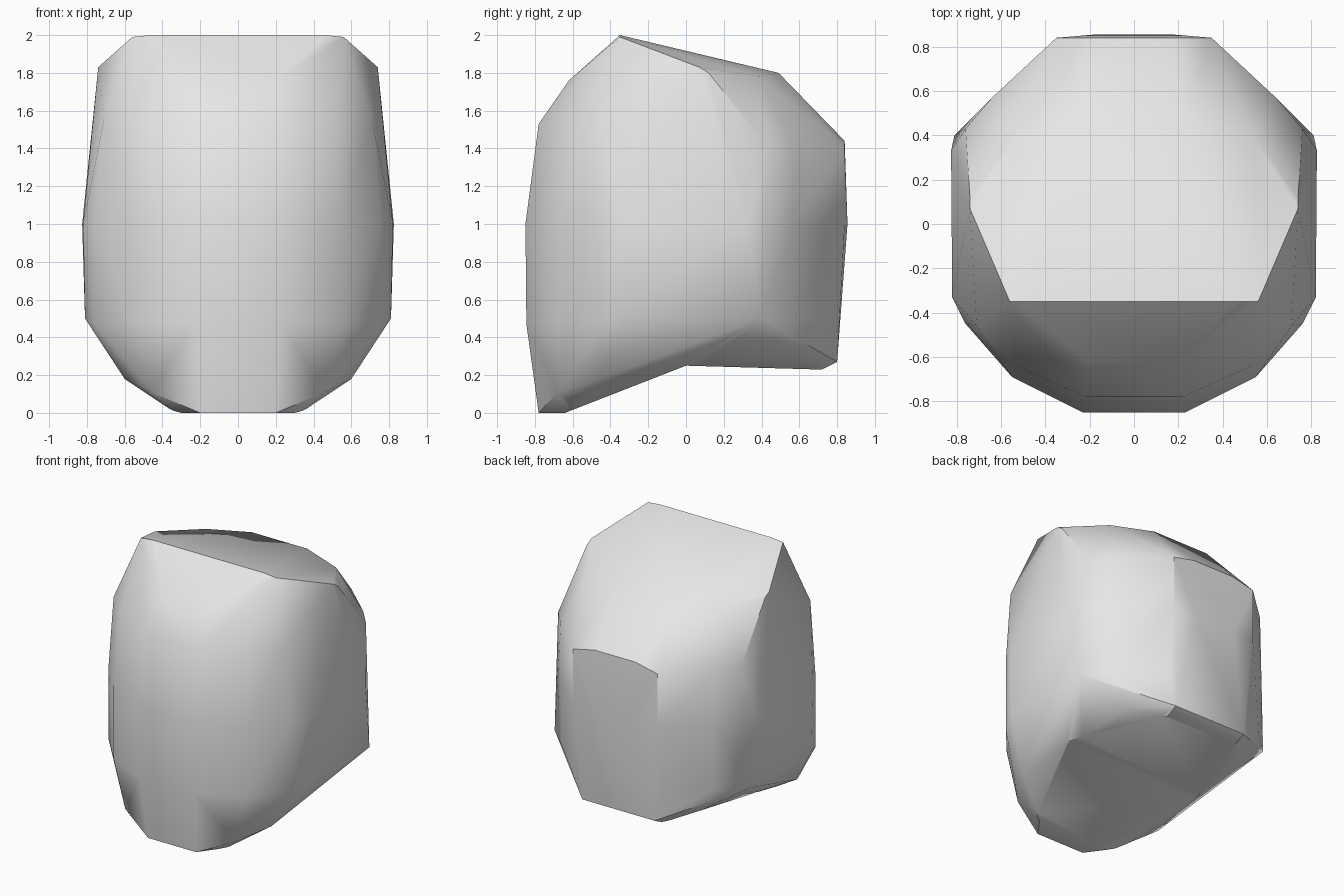
import bpy
import bmesh
import math

default_cube = bpy.data.objects.get("Cube")
if default_cube:
    bpy.data.objects.remove(default_cube, do_unlink=True)


def make_material(name, value):
    material = bpy.data.materials.new(name)
    material.use_nodes = True
    colour = (value, value, value, 1)
    material.diffuse_color = colour
    material.node_tree.nodes["Principled BSDF"].inputs["Base Color"].default_value = colour
    return material


def make_object(name, mesh_builder, material):
    mesh = bpy.data.meshes.new(name)
    mesh_builder.to_mesh(mesh)
    mesh_builder.free()
    mesh.materials.append(material)
    result = bpy.data.objects.new(name, mesh)
    bpy.context.collection.objects.link(result)
    return result


def mirrored_hull(name, groups, material):
    """Wrap a convex skin around corner points mirrored across x."""
    builder = bmesh.new()
    for corners in groups:
        for x, y, z in corners:
            for side in (-1, 1):
                builder.verts.new((side * x, y, z))
    hull = bmesh.ops.convex_hull(builder, input=builder.verts[:])
    loose = [v for v in hull["geom_interior"] + hull["geom_unused"]
             if isinstance(v, bmesh.types.BMVert) and v.is_valid]
    bmesh.ops.delete(builder, geom=list(set(loose)), context="VERTS")
    bmesh.ops.recalc_face_normals(builder, faces=builder.faces[:])
    return make_object(name, builder, material)


def side_prism(name, outline, half_width, material):
    """Extrude a side profile (y, z) across the whole width."""
    builder = bmesh.new()
    face = builder.faces.new([builder.verts.new((-half_width, y, z)) for y, z in outline])
    extruded = bmesh.ops.extrude_face_region(builder, geom=[face])["geom"]
    moved = [v for v in extruded if isinstance(v, bmesh.types.BMVert)]
    bmesh.ops.translate(builder, verts=moved, vec=(2 * half_width, 0, 0))
    bmesh.ops.recalc_face_normals(builder, faces=builder.faces[:])
    return make_object(name, builder, material)


grey = make_material("plain grey", 0.8)

# Sloping flat crown
crown = [(.46, -.35, 2), (.56, -.35, 1.99), (.74, .07, 1.83),
         (.54, .39, 1.78), (.23, .49, 1.8)]

# Bowed front, from brow to belly
front = [(.2, -.62, 1.76), (.22, -.78, 1.53), (.53, -.64, 1.53), (.71, -.46, 1.55),
         (.23, -.85, 1), (.55, -.69, 1), (.76, -.45, 1),
         (.23, -.845, .47), (.55, -.69, .47), (.76, -.45, .47)]

# Flat side panels
sides = [(.74, .12, 1.8), (.76, .43, 1.41), (.82, -.33, 1), (.825, .33, 1),
         (.81, -.33, .5), (.81, .4, .5)]

# Rounded back
back = [(.35, .84, 1.4), (.17, .84, 1.44), (.64, .57, 1.41),
        (.35, .84, 1), (.17, .855, 1), (.64, .57, 1),
        (.35, .8, .5), (.63, .57, .5)]

# Chin and lower rim
rim = [(.2, -.78, 0), (.33, -.6, 0), (.46, -.68, .11), (.6, -.46, .18),
       (.5, .53, .3), (.3, .8, .27), (.3, .7, .22)]

body = mirrored_hull("rounded_body", (crown, front, sides, back, rim), grey)

# Bent hollow under the body
underside = [(-.7, -.023), (0, .25), (1, .221), (1, -.3), (-.7, -.3)]
cutter = side_prism("underside_cutter", underside, 1.2, grey)
cutter.hide_render = True

cut = body.modifiers.new("underside", "BOOLEAN")
cut.operation = "DIFFERENCE"
cut.solver = "EXACT"
cut.object = cutter
bpy.ops.object.select_all(action="DESELECT")
body.select_set(True)
bpy.context.view_layer.objects.active = body
bpy.ops.object.modifier_apply(modifier=cut.name)
bpy.data.objects.remove(cutter, do_unlink=True)

# Soft shading with crisp panel borders
bpy.ops.object.shade_smooth_by_angle(angle=math.radians(32))
